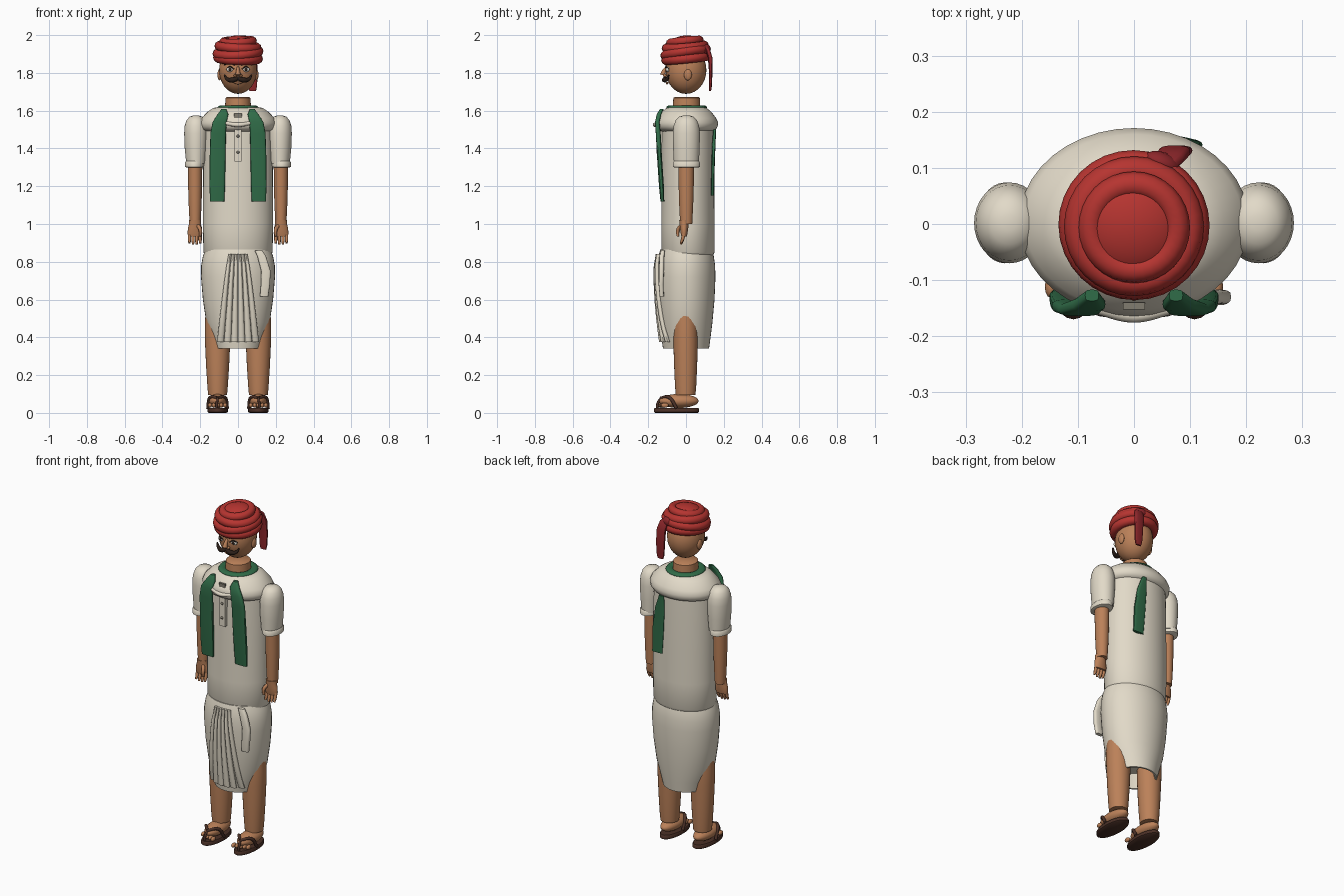
import bpy, bmesh, math
from mathutils import Vector

if "Cube" in bpy.data.objects:
    bpy.data.objects.remove(bpy.data.objects["Cube"])


def material(name, r, g, b):
    m = bpy.data.materials.new(name)
    m.use_nodes = True
    m.diffuse_color = (r, g, b, 1)
    bsdf = m.node_tree.nodes["Principled BSDF"]
    bsdf.inputs["Base Color"].default_value = (r, g, b, 1)
    bsdf.inputs["Roughness"].default_value = 0.8
    return m


CREAM = material("cream cloth", .76, .70, .58)
SKIN = material("brown skin", .50, .22, .10)
RED = material("red cloth", .47, .035, .03)
DARK_RED = material("dark red cloth", .27, .02, .024)
GREEN = material("green cloth", .03, .15, .065)
LEATHER = material("brown leather", .07, .03, .02)
HAIR = material("dark hair", .025, .014, .01)
WHITE = material("eye white", .8, .76, .68)
GREY = material("grey trim", .22, .2, .16)


def finish(ob, name, mat, angle=40):
    ob.name = name
    ob.data.materials.clear()
    ob.data.materials.append(mat)
    bpy.ops.object.select_all(action='DESELECT')
    ob.select_set(True)
    bpy.context.view_layer.objects.active = ob
    bpy.ops.object.shade_smooth_by_angle(angle=math.radians(angle))
    return ob


def loft(name, sections, mat, n=32, power=1.0):
    """Skin horizontal ellipses given as (z, rx, ry, cx, cy)."""
    bm = bmesh.new()
    rings = []
    for z, rx, ry, cx, cy in sections:
        ring = []
        for i in range(n):
            c, s = math.cos(math.tau * i / n), math.sin(math.tau * i / n)
            x = math.copysign(abs(c) ** power, c)
            y = math.copysign(abs(s) ** power, s)
            ring.append(bm.verts.new((cx + rx * x, cy + ry * y, z)))
        rings.append(ring)
    for a, b in zip(rings, rings[1:]):
        for i in range(n):
            bm.faces.new((a[i], a[(i + 1) % n], b[(i + 1) % n], b[i]))
    bm.faces.new(rings[0])
    bm.faces.new(rings[-1])
    bmesh.ops.recalc_face_normals(bm, faces=bm.faces[:])
    me = bpy.data.meshes.new(name)
    bm.to_mesh(me)
    bm.free()
    ob = bpy.data.objects.new(name, me)
    bpy.context.collection.objects.link(ob)
    return finish(ob, name, mat)


def ball(name, loc, scale, mat, rot=(0, 0, 0), seg=24):
    bpy.ops.mesh.primitive_uv_sphere_add(segments=seg, ring_count=seg // 2, location=loc, rotation=rot)
    ob = bpy.context.object
    ob.scale = scale
    return finish(ob, name, mat, 60)


def ring(name, loc, major, minor, mat, rot=(0, 0, 0), flat=1.0):
    bpy.ops.mesh.primitive_torus_add(major_radius=major, minor_radius=minor, major_segments=32,
                                     minor_segments=10, location=loc, rotation=rot)
    ob = bpy.context.object
    ob.scale = (1, 1, flat)
    return finish(ob, name, mat, 60)


def box(name, loc, size, mat):
    bpy.ops.mesh.primitive_cube_add(size=1, location=loc)
    ob = bpy.context.object
    ob.scale = size
    return finish(ob, name, mat)


def tube(name, pts, radii, mat):
    cu = bpy.data.curves.new(name, 'CURVE')
    cu.dimensions = '3D'
    cu.bevel_depth = 1
    cu.bevel_resolution = 2
    cu.use_fill_caps = True
    cu.resolution_u = 6
    sp = cu.splines.new('BEZIER')
    sp.bezier_points.add(len(pts) - 1)
    for bp, p, r in zip(sp.bezier_points, pts, radii):
        bp.co, bp.radius = Vector(p), r
        bp.handle_left_type = bp.handle_right_type = 'AUTO'
    ob = bpy.data.objects.new(name, cu)
    bpy.context.collection.objects.link(ob)
    bpy.ops.object.select_all(action='DESELECT')
    ob.select_set(True)
    bpy.context.view_layer.objects.active = ob
    bpy.ops.object.convert(target='MESH')
    return finish(bpy.context.object, name, mat, 50)


# Long shirt and its rounded yoke
TORSO = [(.835, .174, .134), (.85, .183, .141), (1.0, .186, .141), (1.2, .185, .14), (1.4, .184, .14), (1.53, .178, .138)]
loft("shirt_body", [(z, a, b, 0, .01) for z, a, b in TORSO], CREAM, 40)
YOKE = [(1.49, .17, .13), (1.5, .192, .155), (1.515, .202, .164), (1.535, .205, .168), (1.56, .194, .157),
        (1.595, .16, .13), (1.615, .13, .105), (1.622, .06, .06)]
loft("shirt_yoke", [(z, a, b, 0, .003) for z, a, b in YOKE], CREAM, 40)
box("placket", (0, -.136, 1.42), (.038, .026, .18), CREAM)
for z in (1.38, 1.465):
    ball("shirt_button", (0, -.151, z), (.008, .006, .008), GREY, seg=12)
box("collar_tab", (0, -.146, 1.57), (.04, .012, .028), GREY)
tube("collar_strip", [(-.07, -.15, 1.535), (0, -.164, 1.525), (.07, -.15, 1.535)], [.01, .012, .01], CREAM)

# Wrapped waist cloth, hollow at the hem
WRAP = [(.42, .09, .09), (.34, .115, .112), (.34, .125, .122), (.4, .142, .13), (.48, .168, .14), (.6, .186, .151),
        (.72, .196, .156), (.78, .195, .154), (.83, .186, .147), (.865, .172, .136)]
loft("waist_cloth", [(z, a, b, 0, 0) for z, a, b in WRAP], CREAM, 40)


def wrap_front(x, z):
    for (z0, a0, b0), (z1, a1, b1) in zip(WRAP[2:], WRAP[3:]):
        if z <= z1:
            t = (z - z0) / (z1 - z0)
            a, b = a0 + (a1 - a0) * t, b0 + (b1 - b0) * t
            return -b * math.sqrt(max(0, 1 - (x / a) ** 2))
    return -.13


for i in range(6):
    k = i / 2.5 - 1
    pleat = []
    for j in range(8):
        t = j / 7
        z, x = .84 - .465 * t, k * (.042 + .05 * t ** .8)
        pleat.append((z, .008 + .011 * t, .013, x, wrap_front(x, z) - .004))
    loft("front_pleat", pleat, CREAM, 12)
loft("waist_tuck", [(.86, .02, .01, .108, -.122), (.83, .023, .013, .125, -.128), (.75, .025, .013, .148, -.13),
                    (.68, .024, .013, .145, -.132), (.615, .022, .011, .138, -.128)], CREAM, 16, .6)

# Green stole: neck loop, two front ends, one back end
ring("stole_neck", (0, .003, 1.617), .086, .022, GREEN, flat=.55)
FRONT = [(1.12, .038, .01, .11, -.125), (1.2, .041, .013, .11, -.13), (1.35, .042, .013, .108, -.14),
         (1.48, .041, .013, .105, -.147), (1.54, .037, .012, .097, -.152), (1.58, .029, .012, .08, -.143),
         (1.61, .012, .01, .075, -.127)]
for s in (-1, 1):
    loft("stole_front_end", [(z, a, b, s * x, y) for z, a, b, x, y in FRONT], GREEN, 20, .6)
loft("stole_back_end", [(1.15, .034, .008, .088, .141), (1.3, .037, .009, .08, .143), (1.42, .03, .009, .068, .147),
                        (1.5, .014, .008, .055, .152)], GREEN, 20, .6)

# Limbs, mirrored left and right
SLEEVE = [(1.575, .012, .014), (1.568, .034, .038), (1.55, .05, .056), (1.52, .06, .067), (1.48, .063, .072),
          (1.4, .06, .07), (1.32, .052, .066)]
CUFF = [(1.298, .04, .06), (1.302, .05, .071), (1.325, .051, .072), (1.333, .045, .066)]
ARM = [(1.0, .029, .032), (1.1, .034, .037), (1.2, .037, .04), (1.32, .038, .042)]
PALM = [(.935, .036, .014), (.95, .039, .018), (.98, .037, .022), (1.0, .031, .024), (1.02, .031, .026)]
LEG = [(.095, .05, .052), (.14, .054, .056), (.25, .061, .061), (.38, .067, .065), (.46, .068, .065), (.6, .06, .055)]
for s in (-1, 1):
    loft("sleeve", [(z, a, b, s * .222, .002) for z, a, b in SLEEVE], CREAM)
    loft("sleeve_cuff", [(z, a, b, s * .23, .002) for z, a, b in CUFF], CREAM)
    loft("forearm", [(z, a, b, s * .227, .001) for z, a, b in ARM], SKIN, 24)
    loft("palm", [(z, a, b, s * .228, -.01) for z, a, b in PALM], SKIN, 20)
    for i in range(4):
        x, tip = s * (.2 + .019 * i), .89 + .006 * abs(i - 1.4)
        tube("finger", [(x, -.012, .95), (x, -.018, .92), (x, -.027, tip)], [.009, .009, .006], SKIN)
    tube("thumb", [(s * .215, -.02, .995), (s * .2, -.042, .97), (s * .2, -.043, .935)], [.01, .01, .007], SKIN)
    loft("leg", [(z, a, b, s * .108, -.002) for z, a, b in LEG], SKIN, 28)

    # Foot with sandal
    fx = s * .108
    ball("foot", (fx, -.038, .063), (.049, .105, .037), SKIN)
    for i in range(5):
        ball("toe", (fx + s * (i - 2) * .02, -.136 + .006 * i, .04), (.011, .02, .013), SKIN, seg=12)
    loft("sandal_sole", [(0, .047, .112, fx, -.05), (.005, .054, .12, fx, -.05), (.02, .054, .12, fx, -.05),
                         (.026, .05, .115, fx, -.05)], LEATHER, 28)
    for k in (-1, 1):
        tube("sandal_strap", [(fx + k * .052, -.05, .024), (fx + k * .039, -.09, .082), (fx, -.134, .078)],
             [.009, .009, .009], LEATHER)
    tube("toe_strap", [(fx, -.13, .08), (fx + s * .004, -.15, .05), (fx + s * .004, -.152, .02)], [.007] * 3, LEATHER)

# Neck and head
loft("neck", [(1.6, .07, .074, 0, .003), (1.667, .066, .07, 0, .003), (1.672, .06, .064, 0, .003)], SKIN, 28)
ball("head", (0, 0, 1.815), (.1, .108, .126), SKIN, seg=32)
tube("nose", [(0, -.102, 1.83), (0, -.117, 1.808), (0, -.123, 1.788)], [.007, .011, .015], SKIN)
tube("lower_lip", [(-.02, -.095, 1.749), (0, -.1, 1.746), (.02, -.095, 1.749)], [.004, .007, .004], SKIN)
for s in (-1, 1):
    ball("nostril", (s * .014, -.112, 1.786), (.009, .01, .008), SKIN, seg=12)
    ball("ear", (s * .097, .01, 1.79), (.012, .021, .03), SKIN, seg=16)
    ball("eye", (s * .042, -.096, 1.818), (.02, .011, .013), WHITE, seg=16)
    ball("iris", (s * .042, -.104, 1.818), (.009, .006, .009), HAIR, seg=12)
    tube("upper_lid", [(s * .02, -.107, 1.82), (s * .042, -.106, 1.832), (s * .064, -.091, 1.82)], [.002, .004, .002], HAIR)
    tube("eyebrow", [(s * .016, -.107, 1.842), (s * .045, -.1, 1.853), (s * .073, -.079, 1.843)], [.004, .006, .003], HAIR)
    tube("moustache", [(0, -.11, 1.772), (s * .028, -.114, 1.763), (s * .056, -.102, 1.766), (s * .072, -.092, 1.788)],
         [.01, .014, .01, .004], HAIR)

# Turban: stacked wound rolls, crown and hanging tail
ROLLS = [(1.878, .106, .026, .1, .03), (1.908, .11, .025, .14, -.06), (1.938, .1, .025, .08, .05),
         (1.966, .077, .023, .1, -.04)]
for i, (z, major, minor, tx, ty) in enumerate(ROLLS):
    ring("turban_roll", (0, -.002 * i, z), major, minor, RED, (tx, ty, 0))
ball("turban_crown", (0, -.004, 1.945), (.092, .092, .053), RED, (.1, 0, 0))
ball("turban_knot", (.05, .108, 1.925), (.035, .02, .026), DARK_RED, (0, .3, -.4), 16)
loft("turban_tail", [(1.705, .018, .005, .078, .128), (1.73, .024, .008, .077, .129), (1.8, .028, .009, .076, .131),
                     (1.88, .028, .012, .072, .128), (1.925, .026, .012, .062, .115), (1.945, .014, .008, .05, .1)],
     DARK_RED, 16, .7)
